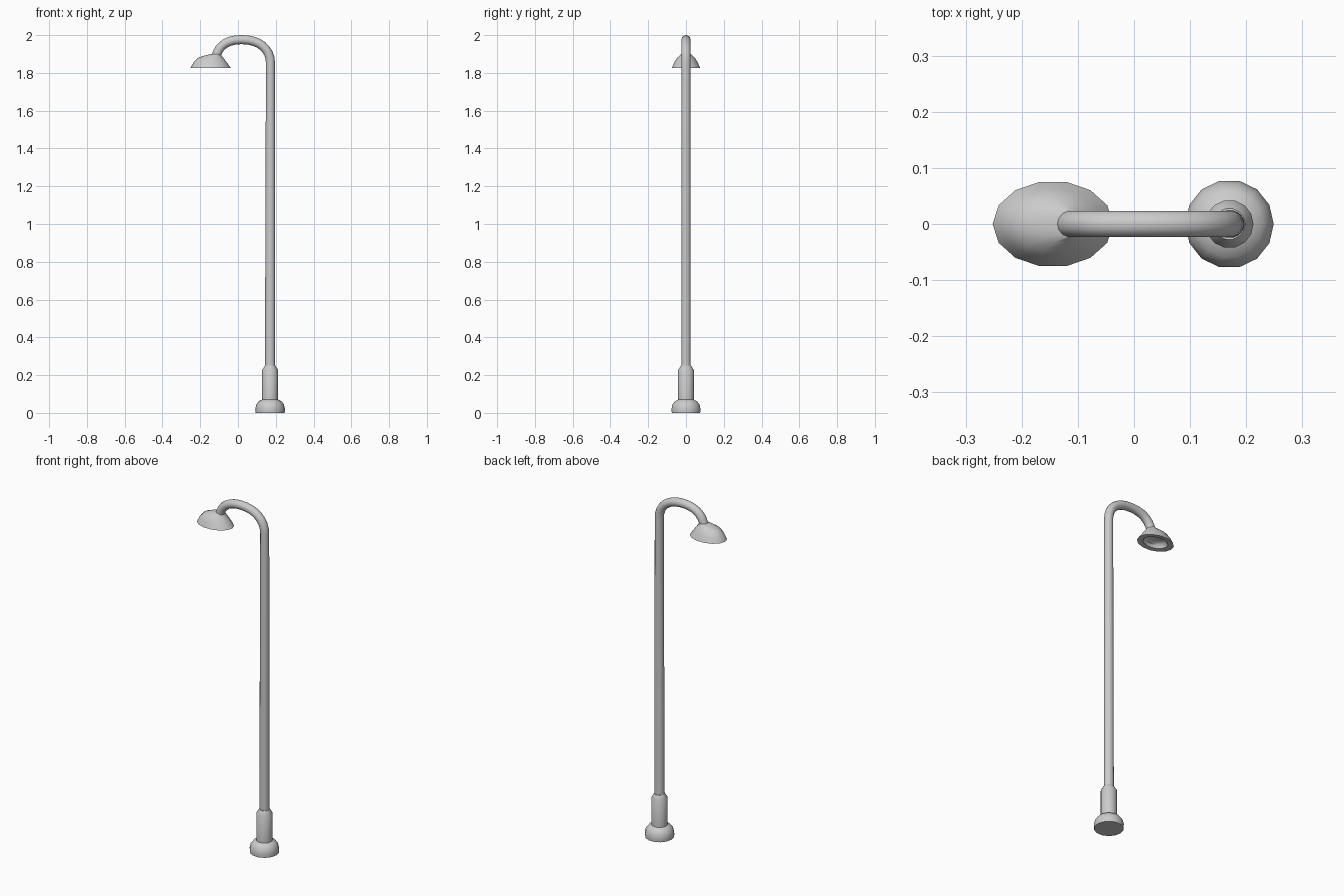
import bpy, bmesh, math
from mathutils import Vector
from mathutils.geometry import interpolate_bezier

if "Cube" in bpy.data.objects:
    bpy.data.objects.remove(bpy.data.objects["Cube"])

POLE_X = 0.17


def loft(name, rings, sides, smooth=40):
    """Skin a list of rings (x, z, rx, ry, tilt) and cap both ends."""
    bm = bmesh.new()
    loops = []
    for x, z, rx, ry, tilt in rings:
        loop = []
        for i in range(sides):
            a = 2 * math.pi * i / sides
            d = rx * math.cos(a)
            loop.append(bm.verts.new((x + d * math.cos(tilt), ry * math.sin(a),
                                      z + d * math.sin(tilt))))
        loops.append(loop)
    for lo, hi in zip(loops, loops[1:]):
        for i in range(sides):
            j = (i + 1) % sides
            bm.faces.new((lo[i], lo[j], hi[j], hi[i]))
    bm.faces.new(loops[0][::-1])
    bm.faces.new(loops[-1])
    bmesh.ops.recalc_face_normals(bm, faces=bm.faces)
    mesh = bpy.data.meshes.new(name)
    bm.to_mesh(mesh)
    bm.free()
    obj = bpy.data.objects.new(name, mesh)
    bpy.context.collection.objects.link(obj)
    bpy.ops.object.select_all(action='DESELECT')
    obj.select_set(True)
    bpy.context.view_layer.objects.active = obj
    bpy.ops.object.shade_smooth_by_angle(angle=math.radians(smooth))
    return obj


# Rounded foot and sleeve around the bottom of the pole
base_profile = [(0.077, 0), (0.079, 0.02), (0.073, 0.045), (0.06, 0.062),
                (0.043, 0.07), (0.043, 0.225), (0.028, 0.25)]
loft("base", [(POLE_X, z, r, r, 0) for r, z in base_profile], 14)

# Straight pole running into the bent arm
up = [Vector((POLE_X + 0.002, 0, 1.85)), Vector((POLE_X + 0.002, 0, 1.93)),
      Vector((0.11, 0, 1.976)), Vector((0.02, 0, 1.976))]
down = [up[-1], Vector((-0.05, 0, 1.976)), Vector((-0.10, 0, 1.95)),
        Vector((-0.115, 0, 1.89))]
path = interpolate_bezier(*up, 9) + interpolate_bezier(*down, 9)[1:]
rings = [(POLE_X, 0.24, 0.027, 0.025, 0), (POLE_X + 0.001, 1.0, 0.026, 0.025, 0)]
for i, p in enumerate(path):
    t = path[min(i + 1, len(path) - 1)] - path[max(i - 1, 0)]
    tilt = math.atan2(t.z, t.x) - math.pi / 2
    rings.append((p.x, p.z, 0.024, 0.024, 0 if i == 0 else tilt))
loft("pole_and_arm", rings, 14)

# Lamp shade: (left, right, half depth, z), from the recess over the rim to the neck
shade = [(-0.19, -0.10, 0.032, 1.853), (-0.208, -0.082, 0.046, 1.845),
         (-0.218, -0.072, 0.052, 1.827), (-0.252, -0.037, 0.077, 1.825),
         (-0.236, -0.059, 0.064, 1.855), (-0.213, -0.077, 0.049, 1.879),
         (-0.180, -0.087, 0.034, 1.891), (-0.140, -0.091, 0.024, 1.901)]
loft("lamp_shade", [((l + r) / 2, z, (r - l) / 2, d, 0) for l, r, d, z in shade], 14)
